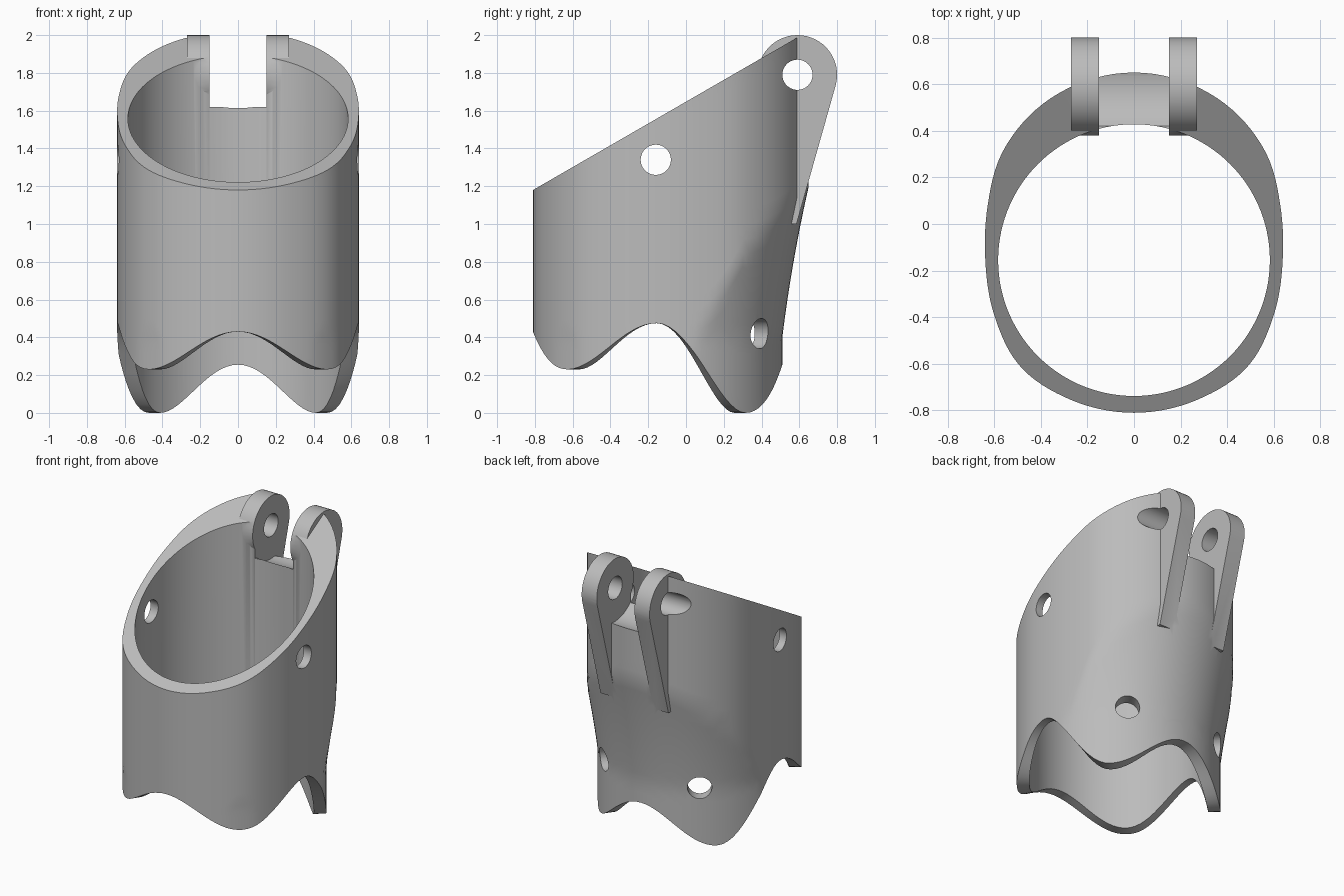
import bpy, bmesh
from math import sin, cos, pi, radians, degrees
from mathutils import Matrix, Vector

cube = bpy.data.objects.get("Cube")
if cube:
    bpy.data.objects.remove(cube, do_unlink=True)

CY = -0.155            # bore axis
BORE = 0.583
PIVOT = (0.59, 1.79)   # hinge pin (y, z)

grey = bpy.data.materials.new("plain grey")
grey.use_nodes = True
grey.diffuse_color = (0.5, 0.5, 0.5, 1)
grey.node_tree.nodes["Principled BSDF"].inputs["Base Color"].default_value = (0.5, 0.5, 0.5, 1)


def make(name, bm, helper=False):
    bmesh.ops.recalc_face_normals(bm, faces=bm.faces)
    mesh = bpy.data.meshes.new(name)
    bm.to_mesh(mesh)
    bm.free()
    mesh.materials.append(grey)
    ob = bpy.data.objects.new(name, mesh)
    bpy.context.collection.objects.link(ob)
    ob.hide_render = helper
    return ob


# Outer radius of the sleeve by angle (front to back), smoothly interpolated
KEYS = [(-90, .655), (-65, .658), (-43, .668), (-22, .645), (0, .638),
        (20, .669), (40, .732), (64, .783), (90, .805)]


def upper_radius(a):
    e = a if a <= 90 else 180 - a
    for i in range(len(KEYS) - 1):
        (a0, r0), (a1, r1) = KEYS[i], KEYS[i + 1]
        if e <= a1:
            before = KEYS[i - 1] if i else (2 * a0 - a1, r1)
            after = KEYS[i + 2] if i + 2 < len(KEYS) else (2 * a1 - a0, r0)
            m0 = (r1 - before[1]) / (a1 - before[0]) * (a1 - a0)
            m1 = (after[1] - r0) / (after[0] - a0) * (a1 - a0)
            t = (e - a0) / (a1 - a0)
            return (r0 * (1 + 2 * t) * (1 - t) ** 2 + m0 * t * (1 - t) ** 2
                    + r1 * t * t * (3 - 2 * t) + m1 * t * t * (t - 1))


def outer_radius(a, z):
    # the back tapers in to a round tube towards the bottom
    t = min(max((z - 0.4) / 0.8, 0), 1)
    return min(upper_radius(a), 0.665 + 0.14 * (0.7 * t + 0.3 * t * t))


def bottom(a):
    # wavy lower rim with four lobes
    e = a if a <= 90 else 180 - a
    valley = 0.23 if e < 0 else 0.0
    peak = 0.43 if e < -45 else 0.475 if e < 45 else 0.255
    return valley + (peak - valley) * (0.5 + 0.5 * cos(radians(4 * e)))


def top(y):
    return min(1.18 + 0.577 * (y + 0.81), 1.987)


# Sleeve: outer wall, bore wall and the two rims as one closed loop per angle
def sleeve(sides=120, rows=24):
    bm = bmesh.new()
    columns = []
    for i in range(sides):
        a = -90 + 360 * i / sides
        c, s = cos(radians(a)), sin(radians(a))
        z0 = bottom(a)
        z1 = top(CY + upper_radius(a) * s)
        z2 = top(CY + BORE * s)
        column = []
        for j in range(rows + 1):
            z = z0 + (z1 - z0) * j / rows
            r = outer_radius(a, z)
            column.append(bm.verts.new((r * c, CY + r * s, z)))
        for z in (z2, z0):
            column.append(bm.verts.new((BORE * c, CY + BORE * s, z)))
        columns.append(column)
    for i, here in enumerate(columns):
        there = columns[(i + 1) % sides]
        for j in range(len(here)):
            k = (j + 1) % len(here)
            bm.faces.new((here[j], there[j], there[k], here[k]))
    bmesh.ops.triangulate(bm, faces=bm.faces)
    return make("sleeve", bm)


# Flat (y, z) outline extruded along x
def slab(name, outline, x0, x1):
    bm = bmesh.new()
    face = bm.faces.new([bm.verts.new((x0, y, z)) for y, z in outline])
    out = bmesh.ops.extrude_face_region(bm, geom=[face])
    verts = [v for v in out["geom"] if isinstance(v, bmesh.types.BMVert)]
    bmesh.ops.translate(bm, verts=verts, vec=(x1 - x0, 0, 0))
    return make(name, bm, True)


def arc(r, start, end, steps):
    angles = [radians(start + (end - start) * i / steps) for i in range(steps + 1)]
    return [(PIVOT[0] + r * cos(t), PIVOT[1] + r * sin(t)) for t in angles]


def drill(name, centre, direction, length, r=0.08):
    turn = Vector(direction).to_track_quat('Z', 'Y').to_matrix().to_4x4()
    bm = bmesh.new()
    bmesh.ops.create_cone(bm, cap_ends=True, segments=40, radius1=r, radius2=r,
                          depth=length, matrix=Matrix.Translation(centre) @ turn)
    return make(name, bm, True)


body = sleeve()
steps = []

# Hinge ears with a tail running down into the back wall
ear = arc(0.21, -16, 250, 40) + [(0.52, 1.5), (0.54, 1.0), (0.585, 1.0)]
for side, x0 in (("left", 0.15), ("right", -0.27)):
    steps.append((slab(side + "_hinge_ear", ear, x0, x0 + 0.12), 'UNION'))

# Gap between the ears, with a curved floor
gap = arc(0.24, 225, 360, 24) + [(0.83, 2.2), (0.2, 2.2), (0.2, 1.62)]
steps.append((slab("hinge_gap_cutter", gap, -0.15, 0.15), 'DIFFERENCE'))

# Pin hole, side holes and lower back holes
steps.append((drill("pin_hole_cutter", (0, *PIVOT), (1, 0, 0), 2), 'DIFFERENCE'))
steps.append((drill("side_hole_cutter", (0, -0.16, 1.34), (1, 0, 0), 2), 'DIFFERENCE'))
for side, sx in (("left", 1), ("right", -1)):
    t = radians(55)
    spot = (sx * 0.63 * cos(t), CY + 0.63 * sin(t), 0.42)
    steps.append((drill(side + "_back_hole_cutter", spot,
                        (sx * cos(t), sin(t), 0), 0.4), 'DIFFERENCE'))

bpy.context.view_layer.objects.active = body
for tool, operation in steps:
    mod = body.modifiers.new(tool.name, 'BOOLEAN')
    mod.operation = operation
    mod.solver = 'EXACT'
    mod.object = tool
    bpy.ops.object.modifier_apply(modifier=mod.name)
for tool, _ in steps:
    bpy.data.objects.remove(tool, do_unlink=True)

bpy.ops.object.select_all(action='DESELECT')
body.select_set(True)
bpy.ops.object.shade_smooth_by_angle(angle=radians(30))
